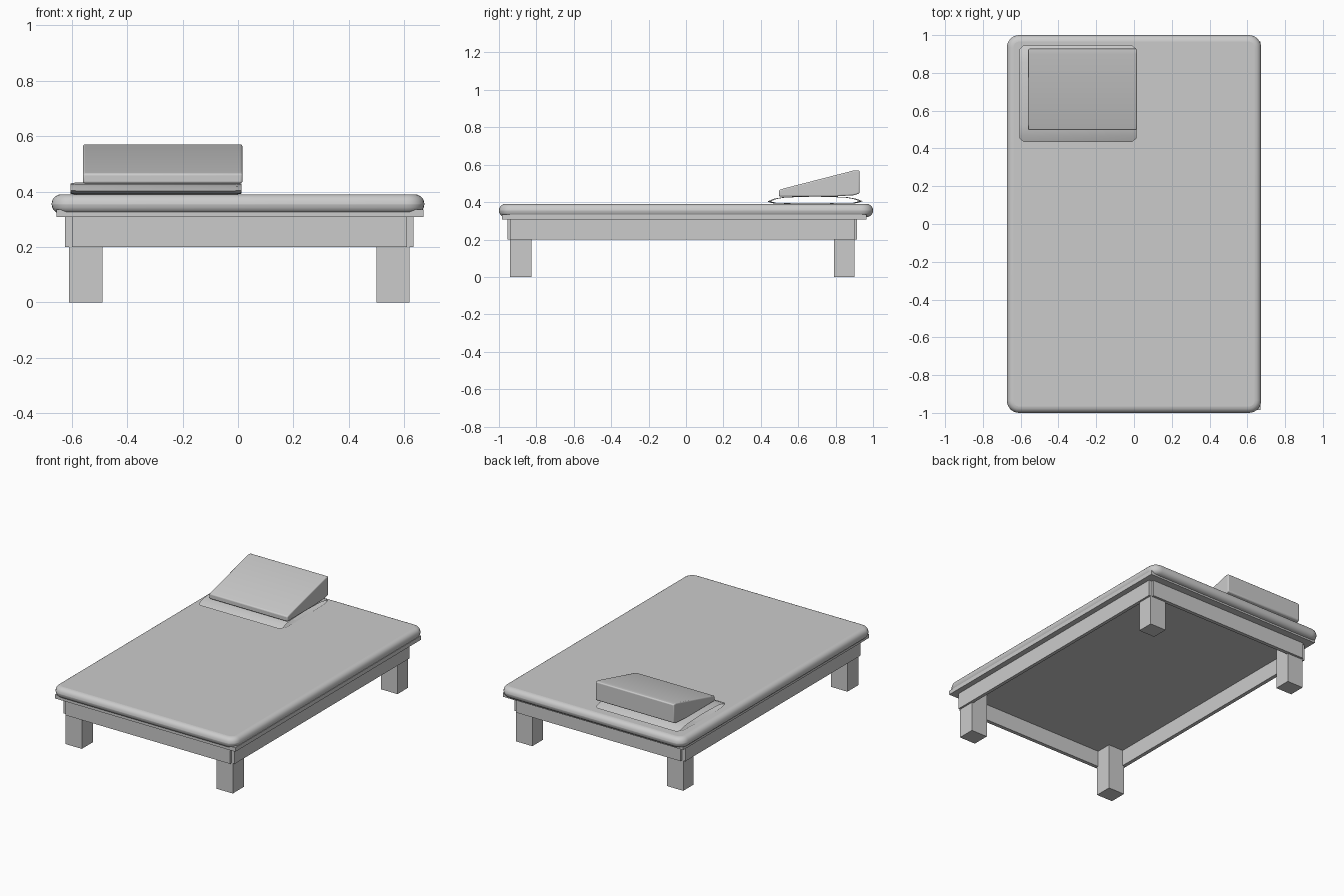
import bpy, bmesh, math

if "Cube" in bpy.data.objects:
    bpy.data.objects.remove(bpy.data.objects["Cube"])


def make_object(name, bm, smooth=False):
    bmesh.ops.recalc_face_normals(bm, faces=bm.faces)
    mesh = bpy.data.meshes.new(name)
    bm.to_mesh(mesh)
    bm.free()
    ob = bpy.data.objects.new(name, mesh)
    bpy.context.collection.objects.link(ob)
    if smooth:
        bpy.ops.object.select_all(action='DESELECT')
        bpy.context.view_layer.objects.active = ob
        ob.select_set(True)
        bpy.ops.object.shade_smooth_by_angle(angle=math.radians(35))
    return ob


def box_mesh(x0, x1, y0, y1, z0, z1):
    bm = bmesh.new()
    bmesh.ops.create_cube(bm, size=1)
    for v in bm.verts:
        v.co.x = x1 if v.co.x > 0 else x0
        v.co.y = y1 if v.co.y > 0 else y0
        v.co.z = z1 if v.co.z > 0 else z0
    return bm


def box(name, *bounds):
    return make_object(name, box_mesh(*bounds))


def loft(name, rings, caps, bevel=0.0):
    """Skin a list of (x, [(y, z), ...]) cross-sections."""
    bm = bmesh.new()
    loops = [[bm.verts.new((x, y, z)) for y, z in pts] for x, pts in rings]
    n = len(loops[0])
    for a, b in zip(loops, loops[1:]):
        for i in range(n):
            j = (i + 1) % n
            bm.faces.new((a[i], a[j], b[j], b[i]))
    if caps:
        bm.faces.new(loops[0])
        bm.faces.new(loops[-1])
    ob = make_object(name, bm, True)
    if bevel:
        mod = ob.modifiers.new("soft_edges", 'BEVEL')
        mod.width = bevel
        mod.segments = 3
    return ob


# Legs, running up inside the rails
for side, x0, x1 in (("left", -0.61, -0.49), ("right", 0.50, 0.62)):
    for end, y0, y1 in (("front", -0.94, -0.825), ("back", 0.79, 0.90)):
        box(f"{end}_{side}_leg", x0, x1, y0, y1, 0.0, 0.308)

# Rails around the frame
box("left_rail", -0.625, -0.60, -0.94, 0.90, 0.20, 0.31)
box("right_rail", 0.61, 0.633, -0.94, 0.90, 0.20, 0.31)
box("front_rail", -0.60, 0.61, -0.955, -0.93, 0.20, 0.31)
box("back_rail", -0.60, 0.61, 0.89, 0.915, 0.20, 0.31)

# Thin base board under the mattress
box("base_board", -0.655, 0.67, -0.985, 0.965, 0.308, 0.335)

# Mattress: rounded corners, then rounded rims
bm = box_mesh(-0.673, 0.673, -1.0, 1.0, 0.32, 0.39)
uprights = [e for e in bm.edges
            if abs(e.verts[0].co.z - e.verts[1].co.z) > 0.01]
bmesh.ops.bevel(bm, geom=uprights, offset=0.065, segments=6, profile=0.5,
                affect='EDGES')
mattress = make_object("mattress", bm, True)
rim = mattress.modifiers.new("rounded_rim", 'BEVEL')
rim.width = 0.034
rim.segments = 5
rim.limit_method = 'ANGLE'
rim.angle_limit = math.radians(40)

# Flat lower pillow: a soft sleeve, open at both ends
section = [(0.435, 0.403), (0.47, 0.418), (0.52, 0.427), (0.69, 0.433),
           (0.86, 0.427), (0.91, 0.418), (0.945, 0.405), (0.91, 0.394),
           (0.69, 0.389), (0.47, 0.392)]


def shrink(sy, sz):
    return [(0.69 + (y - 0.69) * sy, 0.411 + (z - 0.411) * sz)
            for y, z in section]


loft("lower_pillow", [(-0.605, shrink(0.93, 0.85)), (-0.585, section),
                      (-0.01, section), (0.012, shrink(0.93, 0.85))], False)

# Wedge pillow on top
wedge = [(0.497, 0.43), (0.497, 0.465), (0.53, 0.475), (0.90, 0.57),
         (0.928, 0.57), (0.928, 0.447), (0.90, 0.437), (0.79, 0.43)]
loft("wedge_pillow", [(-0.56, wedge), (0.016, wedge)], True, 0.007)
